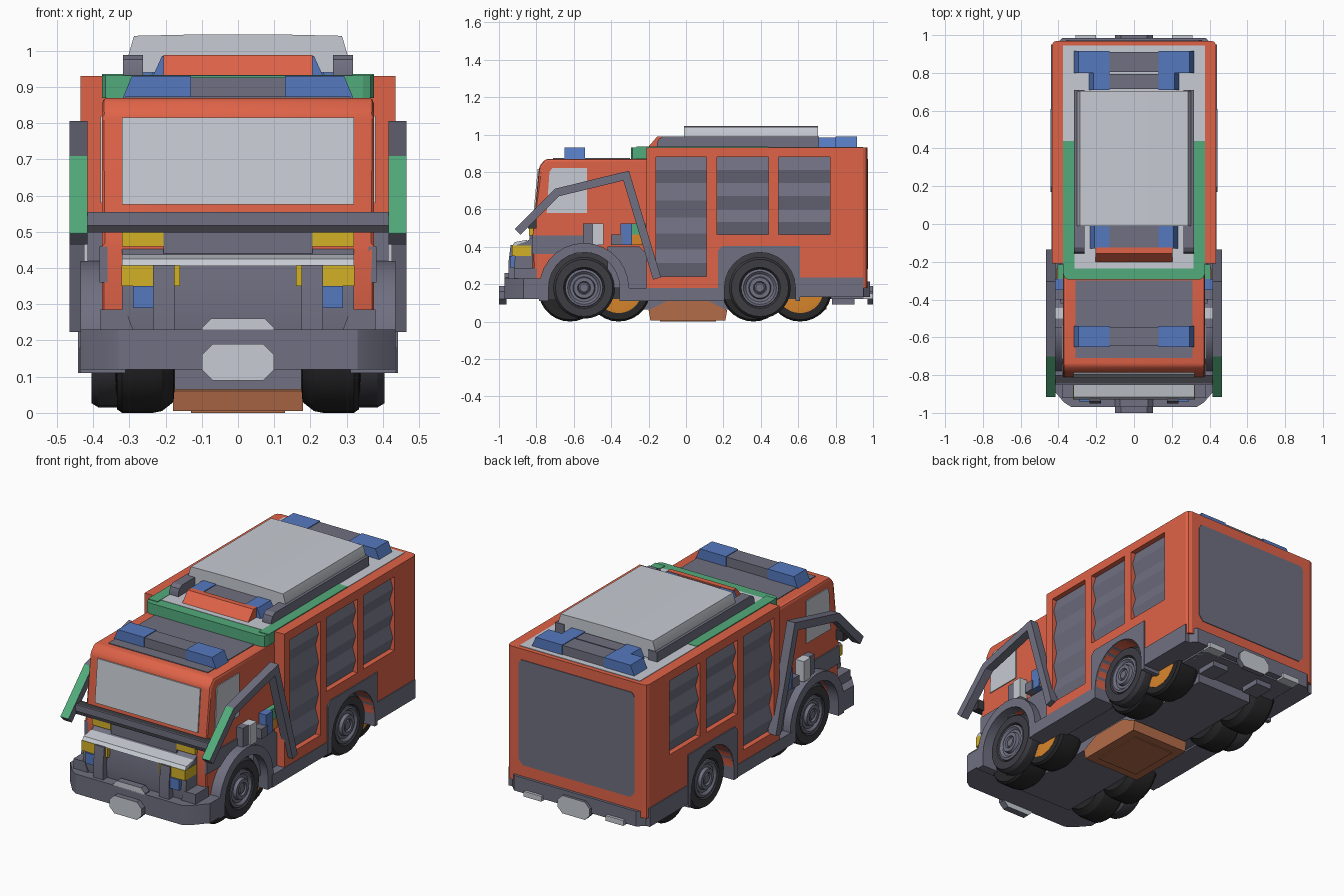
import bpy, bmesh, math
from mathutils import Vector

if "Cube" in bpy.data.objects:
    bpy.data.objects.remove(bpy.data.objects["Cube"])

def mat(name, *c):
    m = bpy.data.materials.new(name)
    m.diffuse_color = (*c, 1)
    m.use_nodes = True
    m.node_tree.nodes["Principled BSDF"].inputs["Base Color"].default_value = m.diffuse_color
    return m

RED = mat("red", .74, .125, .065)
GREY = mat("slate grey", .16, .16, .22)
LIGHT = mat("light grey", .57, .60, .65)
DARK = mat("charcoal", .045, .045, .055)
TYRE = mat("tyre black", .02, .02, .022)
BLUE = mat("blue", .09, .19, .52)
GREEN = mat("green", .085, .41, .2)
YELLOW = mat("yellow", .65, .44, .02)
ORANGE = mat("orange", .70, .24, .025)
BROWN = mat("brown", .45, .15, .065)

def finish(name, bm, m, mirror=False):
    bmesh.ops.recalc_face_normals(bm, faces=bm.faces)
    me = bpy.data.meshes.new(name)
    bm.to_mesh(me)
    bm.free()
    ob = bpy.data.objects.new(name, me)
    bpy.context.collection.objects.link(ob)
    if m:
        me.materials.append(m)
    if mirror:
        ob.modifiers.new("Mirror", 'MIRROR')
    return ob

def prism(name, pts, axis, a, b, m, mirror=False, bevel=0):
    """Extrude a 2D outline along an axis: X takes (y,z), Y takes (x,z), Z takes (x,y)."""
    to3 = {'X': lambda p, t: (t, p[0], p[1]), 'Y': lambda p, t: (p[0], t, p[1]),
           'Z': lambda p, t: (p[0], p[1], t)}[axis]
    bm = bmesh.new()
    lo = [bm.verts.new(to3(p, a)) for p in pts]
    hi = [bm.verts.new(to3(p, b)) for p in pts]
    bm.faces.new(lo)
    bm.faces.new(hi)
    n = len(pts)
    for i in range(n):
        j = (i + 1) % n
        bm.faces.new((lo[i], lo[j], hi[j], hi[i]))
    if bevel:
        bmesh.ops.bevel(bm, geom=bm.edges[:], offset=bevel, segments=2, profile=.5, affect='EDGES')
    return finish(name, bm, m, mirror)

def box(name, x0, x1, y0, y1, z0, z1, m, mirror=False, bevel=0):
    return prism(name, [(x0, y0), (x1, y0), (x1, y1), (x0, y1)], 'Z', z0, z1, m, mirror, bevel)

def lathe(name, prof, y, z, m, n=28):
    """Spin (radius, x) points round the wheel axis; mirrored to both sides."""
    bm = bmesh.new()
    rings = [[bm.verts.new((x, y + r * math.cos(k * math.tau / n), z + r * math.sin(k * math.tau / n)))
              for k in range(n)] for r, x in prof]
    for p, q in zip(rings, rings[1:]):
        for k in range(n):
            bm.faces.new((p[k], p[(k + 1) % n], q[(k + 1) % n], q[k]))
    bm.faces.new(rings[0])
    bm.faces.new(rings[-1])
    return finish(name, bm, m, True)

def arc(cy, cz, r, a0, a1, n=14):
    return [(cy + r * math.cos(math.radians(a0 + (a1 - a0) * i / n)),
             cz + r * math.sin(math.radians(a0 + (a1 - a0) * i / n))) for i in range(n + 1)]

def sym(pts):
    """Complete a right-hand half outline with its mirror image."""
    return pts + [(-x, y) for x, y in reversed(pts)]

def cut(ob, cutters):
    for c in cutters:
        md = ob.modifiers.new("Cut", 'BOOLEAN')
        md.operation, md.object, md.solver = 'DIFFERENCE', c, 'EXACT'
    dg = bpy.context.evaluated_depsgraph_get()
    me = bpy.data.meshes.new_from_object(ob.evaluated_get(dg))
    ob.modifiers.clear()
    ob.data = me
    for c in cutters:
        bpy.data.objects.remove(c)

def paint(ob, m, rule):
    """Give a second colour to the faces whose normal fits a rule."""
    ob.data.materials.append(m)
    for f in ob.data.polygons:
        if rule(f.normal):
            f.material_index = 1

WF, WR, WZ = -.545, .395, .18

# rear body with shutter recesses and wheel wells
body = prism("rear_body", sym([(.435, -.21), (.435, .945), (.427, .963), (.41, .97)]), 'Z', .18, .93, RED)
lockers = [(-.16, .11, [.88, .74, .555, .385, .24]), (.165, .44, [.88, .74, .60, .465]),
           (.495, .77, [.88, .74, .60, .465])]
cutters = []
for s in (-1, 1):
    for y0, y1, zs in lockers:
        cutters.append(box("cutter", s * .39, s * .5, y0, y1, zs[-1], zs[0], None))
    cutters.append(prism("cutter", arc(WR, WZ, .19, 0, 345, 23), 'X', s * .3, s * .5, None))
cut(body, cutters)
for i, (y0, y1, zs) in enumerate(lockers):
    pts = [zs[0]] + [z for a, b in zip(zs, zs[1:]) for z in ((a + b) / 2, b)]
    pts = [(.425 if k % 2 else .405, z) for k, z in enumerate(pts)]
    prism(f"roller_shutter_{i}", pts + [(.38, zs[-1]), (.38, zs[0])], 'Y', y0, y1, GREY, True)
prism("rear_panel", sym([(.335, .28), (.36, .31), (.36, .85), (.345, .87)]), 'Y', .965, .974, GREY)

# cab with windows
cab = prism("cab", [(-.82, .2), (-.82, .46), (-.785, .83), (-.75, .87), (-.2, .87), (-.2, .2)],
            'X', -.375, .375, RED, bevel=.015)
cut(cab, [prism("cutter", arc(WF, WZ, .19, 0, 345, 23), 'X', s * .29, s * .5, None) for s in (-1, 1)])
prism("windscreen", [(-.816, .575), (-.793, .815), (-.78, .815), (-.80, .575)], 'X', -.32, .32, LIGHT)
prism("side_window", [(-.745, .58), (-.73, .80), (-.715, .82), (-.53, .82), (-.53, .58)],
      'X', .37, .38, LIGHT, True)
box("cab_roof_panel", -.31, .31, -.71, -.3, .865, .874, GREY)
box("cab_lower_side", .36, .382, -.82, -.55, .36, .46, GREY, True)
prism("cab_step_panel", [(-.42, .18), (-.42, .40), (-.25, .40), (-.21, .36), (-.21, .18)],
      'X', .36, .39, GREY, True)

# equipment on the cab side
for nm, y0, y1, z0, z1, x1, m in [
        ("side_bracket", -.55, -.5, .41, .525, .415, GREY), ("side_tank", -.5, -.44, .41, .525, .425, LIGHT),
        ("side_pump", -.40, -.34, .41, .465, .425, GREY), ("side_valve", -.35, -.29, .41, .525, .42, BLUE),
        ("side_reel", -.29, -.215, .465, .525, .405, GREEN), ("side_fitting", -.29, -.235, .41, .465, .41, ORANGE)]:
    box(nm, .36, x1, y0, y1, z0, z1, m, True)

# wheel arches, sills and chassis
prism("front_wheel_arch", [(WF + .235, .11)] + arc(WF, WZ, .24, 0, 180) + [(WF - .24, .11), (WF - .19, .11)]
      + arc(WF, WZ, .19, 180, 0) + [(WF + .19, .11)], 'X', .31, .435, GREY, True)
prism("rear_wheel_arch", [(.17, .11), (.17, .38), (.195, .405), (.61, .405), (.61, .11), (WR + .19, .11)]
      + arc(WR, WZ, .19, 0, 180) + [(WR - .19, .11)], 'X', .31, .442, GREY, True)
for nm, y in (("front", WF), ("rear", WR)):
    prism(nm + "_wheel_well", [(y + .2, .12)] + arc(y, WZ, .2, 0, 180) + [(y - .2, .12)],
          'X', .3, .341, DARK, True)
box("sill", .3, .438, -.32, .18, .11, .18, GREY, True)
box("rear_skirt", .3, .44, .6, .95, .13, .235, GREY, True)
box("chassis", -.31, .31, -.85, .95, .12, .22, GREY)
box("belly_block", -.175, .175, -.75, .75, .065, .13, GREY)
prism("belly_hatch", [(-.2, .06), (-.1, .11), (.12, .11), (.22, .06), (.21, .005), (-.19, .005)],
      'X', -.18, .18, BROWN)
box("belly_hatch_panel", -.13, .13, -.14, .16, 0, .008, BROWN)

# bumpers with plates and tabs
prism("front_bumper", sym([(.435, -.77), (.435, -.87), (.37, -.945), (.33, -.97)]), 'Z', .12, .23, GREY)
prism("rear_bumper", sym([(.435, .88), (.435, .93), (.38, .985)]), 'Z', .13, .215, GREY)
plate = sym([(.07, .09), (.1, .12), (.1, .16), (.07, .19)])
for nm, y0, y1 in (("front_plate", -1, -.96), ("rear_plate", .97, 1)):
    paint(prism(nm, plate, 'Y', y0, y1, GREY), LIGHT, lambda n: abs(n.y) > .9)
paint(prism("front_winch", sym([(.1, .225), (.1, .235), (.075, .26)]), 'Y', -.97, -.93, GREY),
      LIGHT, lambda n: n.y < -.9)
box("rear_tab", .2, .31, .85, 1, .12, .15, LIGHT, True)
box("rear_tow_foot", .1, .2, .78, .9, .09, .13, GREY, True)

# hood, grille and headlamps
prism("hood", [(-.91, .22), (-.92, .30), (-.905, .41), (-.85, .43), (-.81, .46), (-.78, .46), (-.78, .22)],
      'X', -.32, .32, GREY)
prism("hood_plate", [(-.93, .405), (-.915, .425), (-.85, .437), (-.85, .41)], 'X', -.32, .32, LIGHT)
prism("grille_post", [(-.95, .23), (-.95, .31), (-.938, .408), (-.88, .408), (-.88, .23)],
      'X', .175, .235, GREY, True)
prism("hood_flare", [(.29, .23), (.31, .285), (.38, .285), (.38, .23)], 'Y', -.92, -.8, GREY, True)
box("headlamp", .235, .322, -.93, -.83, .35, .407, YELLOW, True)
box("inner_lamp", .16, .175, -.93, -.88, .35, .407, YELLOW, True)
box("lower_lamp", .235, .29, -.94, -.88, .29, .35, BLUE, True)
box("upper_lamp", .205, .32, -.84, -.80, .46, .498, YELLOW, True)
box("upper_grille", -.205, .205, -.838, -.80, .44, .5, GREY)
box("front_bar", -.416, .416, -.845, -.80, .498, .555, DARK)
box("front_bar_face", -.416, .416, -.853, -.844, .518, .555, GREY)

# folding side arms with green front faces
path = [Vector(p) for p in [(-.9, .48), (-.69, .69), (-.32, .78), (-.155, .23)]]
left, right = [], []
for i, p in enumerate(path):
    d0 = (path[max(i, 1)] - path[max(i, 1) - 1]).normalized()
    d1 = (path[min(i + 1, 3)] - path[min(i + 1, 3) - 1]).normalized()
    n = Vector((-(d0 + d1).y, (d0 + d1).x)).normalized()
    w = .022 / max(.5, n.dot(Vector((-d0.y, d0.x))))
    left.append(tuple(p + n * w))
    right.append(tuple(p - n * w))
arm = prism("side_arm", left + right[::-1], 'X', .415, .465, GREY, True)
paint(arm, GREEN, lambda n: n.y < -.5 and n.z > .5)
paint_tip = box("arm_pivot", .39, .42, -.18, -.145, .24, .28, GREY, True)

# wheels: outer road wheels and wide inner wheels
for nm, y in (("front", WF), ("rear", WR)):
    lathe(nm + "_tyre", [(.1, .325), (.163, .33), (.165, .335), (.165, .385), (.153, .405), (.11, .405),
                         (.1, .39)], y, WZ, DARK)
    lathe(nm + "_rim", [(.102, .385), (.1, .402), (.088, .405), (.075, .393), (.06, .393), (.055, .41),
                        (.035, .41), (.03, .40), (.022, .408), (.01, .408)], y, WZ, GREY)
for i, (y, hub) in enumerate([(-.62, TYRE), (-.36, ORANGE), (.36, ORANGE), (.61, ORANGE)]):
    lathe(f"inner_tyre_{i}", [(.1, .175), (.14, .178), (.165, .21), (.17, .235), (.17, .32), (.16, .334),
                              (.1, .334)], y, .17, TYRE)
    lathe(f"inner_hub_{i}", [(.125, .32), (.125, .335), (.10, .338), (.02, .338)], y, .17, hub)

# roof deck with green surround
prism("green_canopy", sym([(.375, -.2), (.375, -.265), (.366, -.286), (.345, -.295)]), 'Z', .87, .931, GREEN)
box("roof_deck", -.375, .375, -.235, .945, .92, .933, LIGHT)
box("green_edge", .315, .3755, -.265, .44, .92, .935, GREEN, True)

# light bars
def lightbar(name, y0, y1, z0, z1, xi, xo):
    prism(name + "_lamp", [(xi, z0), (xo, z0), (xo - .025, z1), (xi, z1)], 'Y', y0, y1, BLUE, True)
    box(name + "_centre", -xi, xi, y0 + .005, y1 - .005, z0, z1 - .004, GREY)

lightbar("cab_lightbar", -.65, -.54, .87, .93, .13, .318)
lightbar("rear_lightbar", .80, .915, .93, .988, .13, .32)
lightbar("rear_inner_lightbar", .71, .80, .93, .985, .13, .24)
lightbar("roof_front_lightbar", -.13, .0, .93, .985, .13, .235)
prism("roof_red_block", [(-.205, .93), (-.155, .988), (-.125, .988), (-.125, .93)], 'X', -.205, .205, RED)

# roof cover and rails
prism("roof_rail", [(-.155, .93), (-.155, .955), (-.147, .975), (-.125, .988), (.71, .988), (.71, .93)],
      'X', .262, .318, GREY, True)
prism("roof_cover", sym([(.3, .94), (.302, .99), (.287, 1.041), (.15, 1.044), (.05, 1.045)]),
      'Y', -.01, .705, LIGHT)

# smooth round surfaces, keep sharp edges
for ob in bpy.data.objects:
    ob.select_set(True)
bpy.context.view_layer.objects.active = body
bpy.ops.object.shade_smooth_by_angle(angle=math.radians(22))
